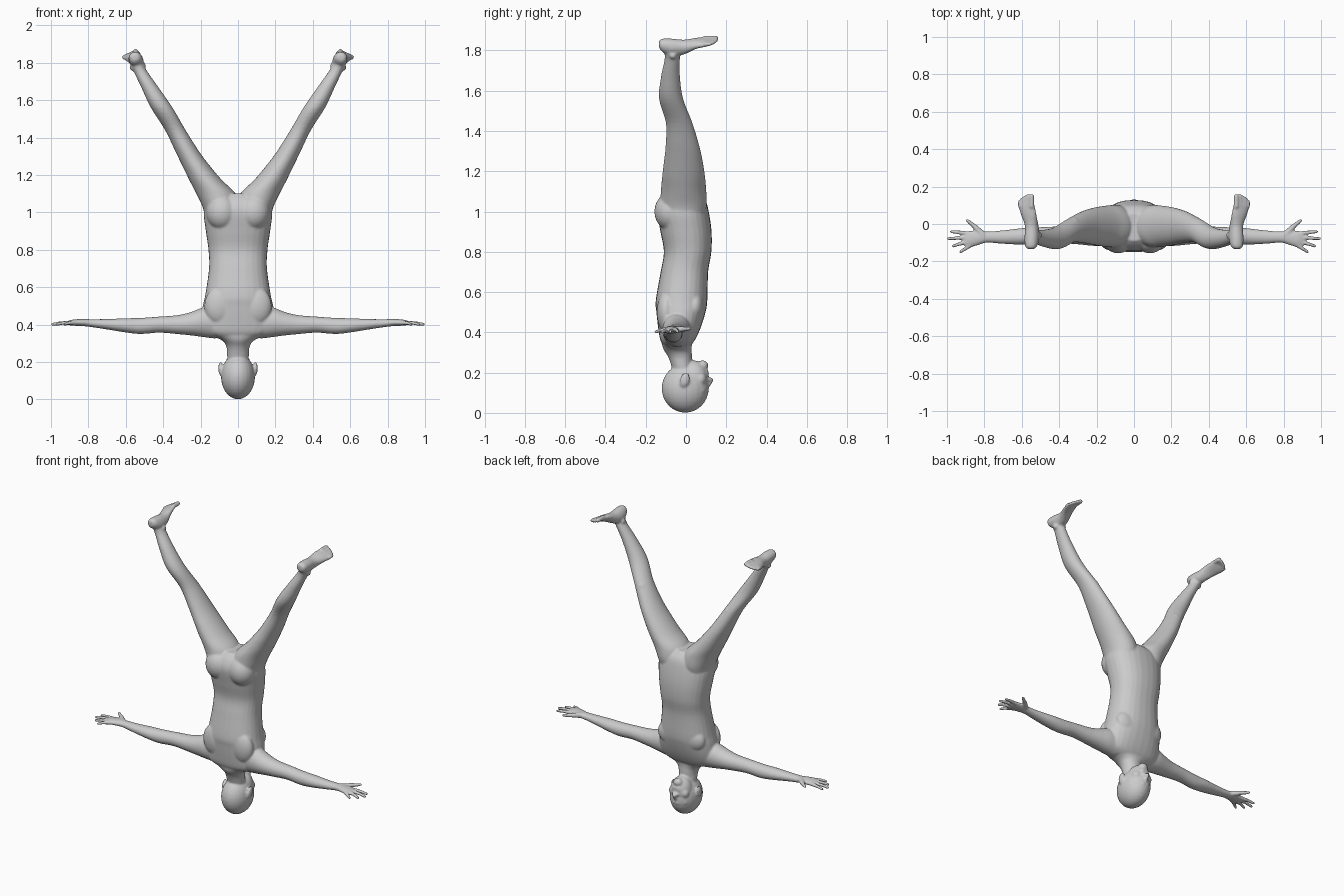
import bpy, bmesh, math
from mathutils import Vector, Matrix

bm = bmesh.new()
X, Y, Z = Vector((1, 0, 0)), Vector((0, 1, 0)), Vector((0, 0, 1))


def spline(pts, steps=5):
    """Catmull-Rom through equal-length tuples."""
    out = []
    for i in range(len(pts) - 1):
        q = [pts[max(i - 1, 0)], pts[i], pts[i + 1], pts[min(i + 2, len(pts) - 1)]]
        for k in range(steps):
            t = k / steps
            out.append([0.5 * (2 * b + (c - a) * t + (2 * a - 5 * b + 4 * c - d) * t * t
                               + (3 * b - a - 3 * c + d) * t ** 3) for a, b, c, d in zip(*q)])
    return out + [list(pts[-1])]


def loft(rings, u, v, s=1, power=2.0, n=28):
    """Skin of elliptical rings (x, y, z, half u, half v); s = -1 mirrors."""
    loops = []
    for x, y, z, a, b in spline(rings):
        loop = []
        for i in range(n):
            t = 2 * math.pi * i / n
            c, d = math.cos(t), math.sin(t)
            p = Vector((x, y, z)) + u * a * math.copysign(abs(c) ** (2 / power), c) \
                + v * b * math.copysign(abs(d) ** (2 / power), d)
            p.x *= s
            loop.append(bm.verts.new(p))
        loops.append(loop)
    for l0, l1 in zip(loops, loops[1:]):
        for i in range(n):
            j = (i + 1) % n
            bm.faces.new((l0[i], l0[j], l1[j], l1[i]))
    bm.faces.new(loops[0][::-1])
    bm.faces.new(loops[-1])


def ball(c, r, s=1, tilt=0):
    m = Matrix.Translation((c[0] * s, c[1], c[2])) @ Matrix.Rotation(tilt, 4, 'X') @ Matrix.Diagonal((*r, 1))
    bmesh.ops.create_uvsphere(bm, u_segments=24, v_segments=16, radius=1, matrix=m)


def capsule(a, b, r0, r1, s=1):
    a, b = Vector((a[0] * s, *a[1:])), Vector((b[0] * s, *b[1:]))
    d = b - a
    m = Matrix.Translation((a + b) / 2) @ d.to_track_quat('Z', 'Y').to_matrix().to_4x4()
    bmesh.ops.create_cone(bm, cap_ends=True, segments=14, radius1=r0, radius2=r1, depth=d.length, matrix=m)
    ball(a, (r0,) * 3)
    ball(b, (r1,) * 3)


# neck and torso, head end first
loft([(0, 0, .15, .052, .055), (0, -.02, .23, .058, .052), (0, -.03, .28, .062, .06),
      (0, -.042, .315, .085, .07), (0, -.045, .345, .15, .075)], X, Y)
loft([(0, -.045, .325, .10, .06), (0, -.042, .36, .18, .085), (0, -.033, .42, .195, .105),
      (0, -.025, .50, .188, .122), (0, -.022, .56, .175, .128), (0, -.008, .70, .155, .118),
      (0, .008, .80, .158, .118), (0, 0, .90, .172, .127), (0, -.015, 1.0, .183, .128),
      (0, -.015, 1.06, .16, .11), (0, -.015, 1.10, .06, .075)], X, Y, power=2.3)

# head: cranium, jaw, chin, nose, lips
ball((0, -.004, .122), (.091, .117, .121))
ball((0, .042, .172), (.07, .07, .088))
ball((0, .083, .235), (.03, .028, .026))
capsule((0, .103, .125), (0, .124, .163), .010, .013)
capsule((-.018, .102, .193), (.018, .102, .193), .010, .010)
capsule((-.016, .102, .205), (.016, .102, .205), .010, .010)

tilt = math.radians(24)
foot_u = Vector((math.cos(tilt), 0, -math.sin(tilt)))
foot_n = Vector((math.sin(tilt), 0, math.cos(tilt)))

for s in (-1, 1):
    # face sides: brow, cheek, nostril, ear
    capsule((.012, .103, .108), (.052, .082, .112), .011, .010, s)
    ball((.042, .07, .168), (.028, .03, .032), s)
    ball((.012, .113, .167), (.009, .012, .009), s)
    ball((.094, -.006, .165), (.011, .024, .037), s, -.25)
    # chest, shoulder blade, buttock
    ball((.085, .045, .53), (.085, .045, .075), s)
    ball((.10, -.10, .50), (.08, .045, .10), s)
    ball((.085, -.075, 1.0), (.085, .082, .095), s)
    # arm
    loft([(.12, -.045, .41, .07, .085), (.19, -.048, .412, .07, .078), (.25, -.052, .405, .062, .063),
          (.32, -.055, .40, .052, .051), (.42, -.058, .40, .045, .043), (.52, -.062, .393, .044, .043),
          (.60, -.066, .396, .044, .038), (.70, -.07, .402, .036, .028), (.785, -.07, .408, .03, .021),
          (.83, -.074, .411, .038, .019), (.875, -.08, .411, .045, .017), (.905, -.083, .409, .04, .012)],
         Y, Z, s)
    # fingers and thumb
    for base, mid, tip in (((.885, -.05), (.935, -.045), (.978, -.041)),
                           ((.895, -.072), (.945, -.075), (.993, -.078)),
                           ((.890, -.095), (.93, -.106), (.968, -.118)),
                           ((.87, -.112), (.90, -.131), (.928, -.149))):
        capsule((*base, .41), (*mid, .409), .012, .0105, s)
        capsule((*mid, .409), (*tip, .402), .0105, .0085, s)
    capsule((.805, -.06, .412), (.85, -.015, .416), .019, .014, s)
    capsule((.85, -.015, .416), (.892, .02, .418), .013, .009, s)
    # leg
    loft([(.09, -.012, .97, .085, .10), (.095, -.012, 1.03, .095, .115), (.118, -.012, 1.10, .105, .113),
          (.171, -.012, 1.17, .088, .107), (.218, -.013, 1.24, .075, .098), (.268, -.017, 1.32, .064, .085),
          (.335, -.034, 1.44, .055, .066), (.408, -.074, 1.56, .058, .06), (.472, -.077, 1.67, .046, .047),
          (.525, -.068, 1.76, .036, .038), (.55, -.07, 1.81, .036, .042)], X, Y, s)
    ball((.325, .005, 1.415), (.035, .032, .045), s)
    # ankle bones
    ball((.565, -.065, 1.775), (.014, .018, .018), s)
    ball((.507, -.06, 1.785), (.014, .018, .018), s)
    # foot, sole on the upper side
    rings = []
    for x, y, lift, hw, ht in ((.563, -.134, -.012, .016, .016), (.563, -.118, 0, .032, .032),
                               (.563, -.07, 0, .038, .044), (.564, -.01, -.006, .036, .036),
                               (.572, .05, 0, .044, .022), (.58, .095, 0, .047, .015),
                               (.582, .118, -.003, .042, .010)):
        c = Vector((x, y, 1.855)) + foot_n * (lift - ht)
        rings.append((*c, hw, ht))
    loft(rings, foot_u, foot_n, s, 2.2)
    # toes, big toe on the inner side
    for off, y, r in ((-.034, .148, .014), (-.012, .15, .0105), (.006, .143, .010),
                      (.022, .133, .0095), (.037, .12, .009)):
        c = Vector((.583, 0, 1.857)) + foot_u * off - foot_n * .012
        capsule((c.x, .095, c.z), (c.x, y, c.z), r, r, s)

# fuse everything into one smooth skin
bmesh.ops.recalc_face_normals(bm, faces=bm.faces)
mesh = bpy.data.meshes.new("body")
bm.to_mesh(mesh)
bm.free()
body = bpy.data.objects.new("body", mesh)
bpy.context.collection.objects.link(body)
fuse = body.modifiers.new("fuse", 'REMESH')
fuse.mode = 'VOXEL'
fuse.voxel_size = .006
fuse.use_smooth_shade = True
soften = body.modifiers.new("soften", 'SMOOTH')
soften.factor = .5
soften.iterations = 6
